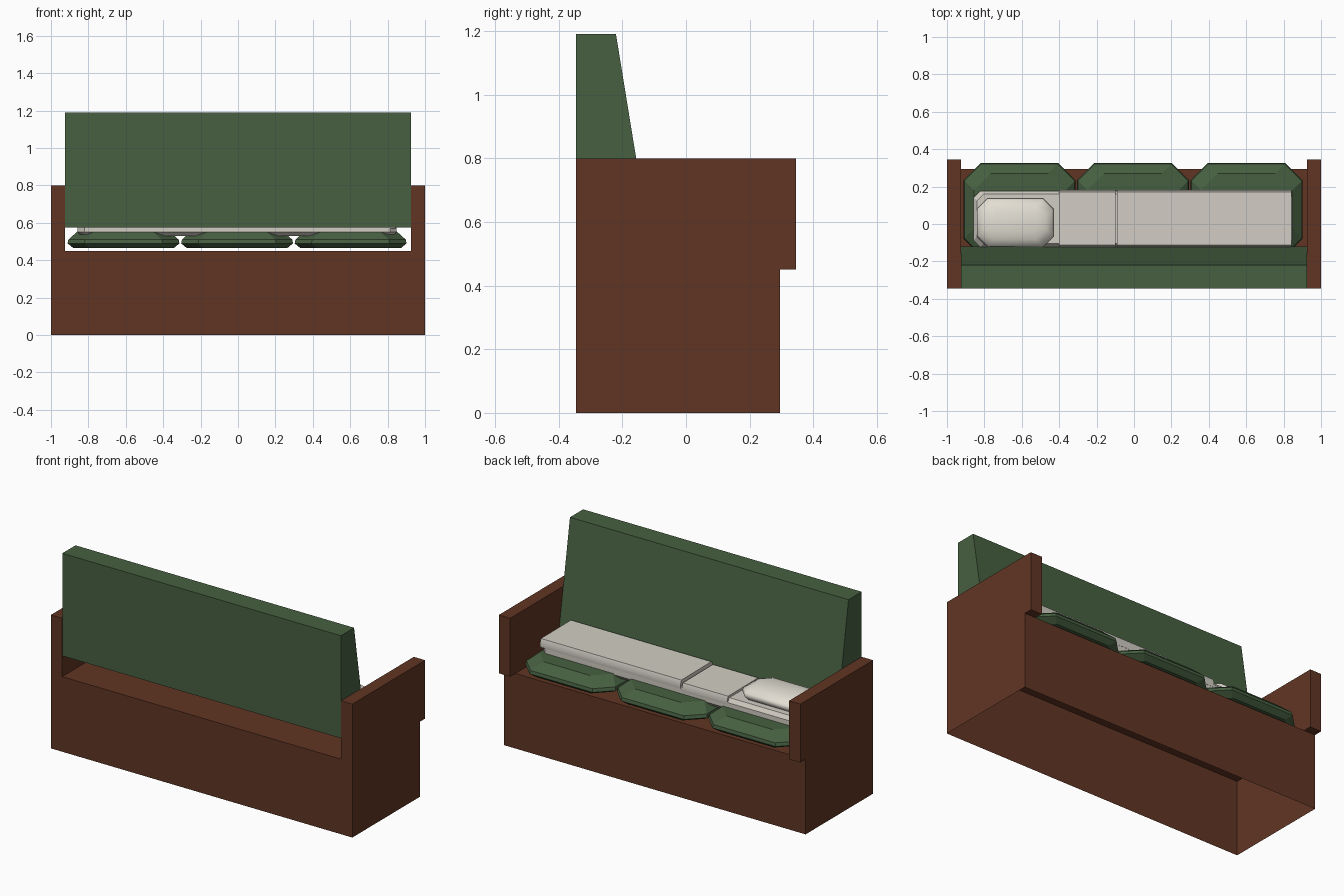
import bpy, bmesh

if "Cube" in bpy.data.objects:
    bpy.data.objects.remove(bpy.data.objects["Cube"])


def material(name, r, g, b):
    m = bpy.data.materials.new(name)
    m.diffuse_color = (r, g, b, 1)
    m.use_nodes = True
    m.node_tree.nodes["Principled BSDF"].inputs["Base Color"].default_value = m.diffuse_color
    return m


BROWN = material("brown wood", 0.118, 0.036, 0.017)
GREEN = material("green fabric", 0.063, 0.117, 0.053)
LINEN = material("off white linen", 0.64, 0.61, 0.55)
PILLOW = material("pale pillow", 0.76, 0.73, 0.65)


def finish(name, bm, mat, smooth=None):
    bmesh.ops.recalc_face_normals(bm, faces=bm.faces)
    me = bpy.data.meshes.new(name)
    bm.to_mesh(me)
    bm.free()
    ob = bpy.data.objects.new(name, me)
    bpy.context.collection.objects.link(ob)
    me.materials.append(mat)
    if smooth:
        bpy.ops.object.select_all(action='DESELECT')
        ob.select_set(True)
        bpy.context.view_layer.objects.active = ob
        bpy.ops.object.shade_smooth_by_angle(angle=smooth)
    return ob


def prism(name, profile, x0, x1, mat, smooth=None):
    """Extrude a (y, z) profile along x."""
    bm = bmesh.new()
    a = [bm.verts.new((x0, y, z)) for y, z in profile]
    b = [bm.verts.new((x1, y, z)) for y, z in profile]
    bm.faces.new(a)
    bm.faces.new(b)
    n = len(a)
    for i in range(n):
        bm.faces.new((a[i], a[(i + 1) % n], b[(i + 1) % n], b[i]))
    return finish(name, bm, mat, smooth)


def padded(name, cx, cy, hx, hy, cut, rings, mat, smooth=None):
    """Stack of eight-sided rings: (z, inset) from bottom to top."""
    bm = bmesh.new()
    loops = []
    for z, inset in rings:
        a, b = hx - inset, hy - inset
        c = min(cut, b * 0.6)
        pts = [(a, b - c), (a - c, b), (c - a, b), (-a, b - c),
               (-a, c - b), (c - a, -b), (a - c, -b), (a, c - b)]
        loops.append([bm.verts.new((cx + x, cy + y, z)) for x, y in pts])
    for lo, hi in zip(loops, loops[1:]):
        for i in range(8):
            j = (i + 1) % 8
            bm.faces.new((lo[i], lo[j], hi[j], hi[i]))
    bm.faces.new(loops[0])
    bm.faces.new(loops[-1])
    return finish(name, bm, mat, smooth)


# Wooden base: a thin shell, open underneath
bm = bmesh.new()
bmesh.ops.create_cube(bm, size=1)
for v in bm.verts:
    v.co = (v.co.x * 2, v.co.y * 0.64 - 0.025, (v.co.z + 0.5) * 0.45)
bm.normal_update()
bmesh.ops.delete(bm, geom=[f for f in bm.faces if f.normal.z < -0.5], context='FACES_ONLY')
finish("base", bm, BROWN)

# Arms overhang the base at +y
arm = [(-0.345, 0.45), (0.345, 0.45), (0.345, 0.8), (-0.345, 0.8)]
for side, x0 in (("left", -1), ("right", 0.925)):
    prism(side + "_arm", arm, x0, x0 + 0.075, BROWN)

# Tapered backrest, raised above the seat
prism("backrest", [(-0.345, 0.575), (-0.12, 0.575), (-0.22, 1.19), (-0.345, 1.19)],
      -0.924, 0.924, GREEN)

# Three seat cushions
for i, cx in enumerate((-0.612, -0.005, 0.602)):
    padded(f"seat_cushion_{i + 1}", cx, 0.0775, 0.299, 0.2475, 0.09,
           [(0.465, 0.03), (0.49, 0.0), (0.51, 0.004), (0.556, 0.055)], GREEN)

# Bedding: mattress, blanket, turned-down flap and pillow
padded("mattress", -0.005, 0.0275, 0.855, 0.1525, 0.035,
       [(0.53, 0.02), (0.55, 0.003), (0.585, 0.003), (0.608, 0.02)], LINEN, 0.6)
blanket = [(-0.122, 0.57), (0.178, 0.585), (0.181, 0.61), (0.172, 0.635), (-0.112, 0.637), (-0.122, 0.625)]
prism("blanket", blanket, -0.09, 0.842, LINEN, 0.6)
prism("blanket_flap", [(y, z - 0.014) for y, z in blanket], -0.4, -0.1, LINEN, 0.6)
padded("pillow", -0.635, 0.0075, 0.205, 0.1295, 0.055,
       [(0.6, 0.02), (0.63, 0.0), (0.648, 0.006), (0.668, 0.04), (0.678, 0.08)], PILLOW, 1.2)
